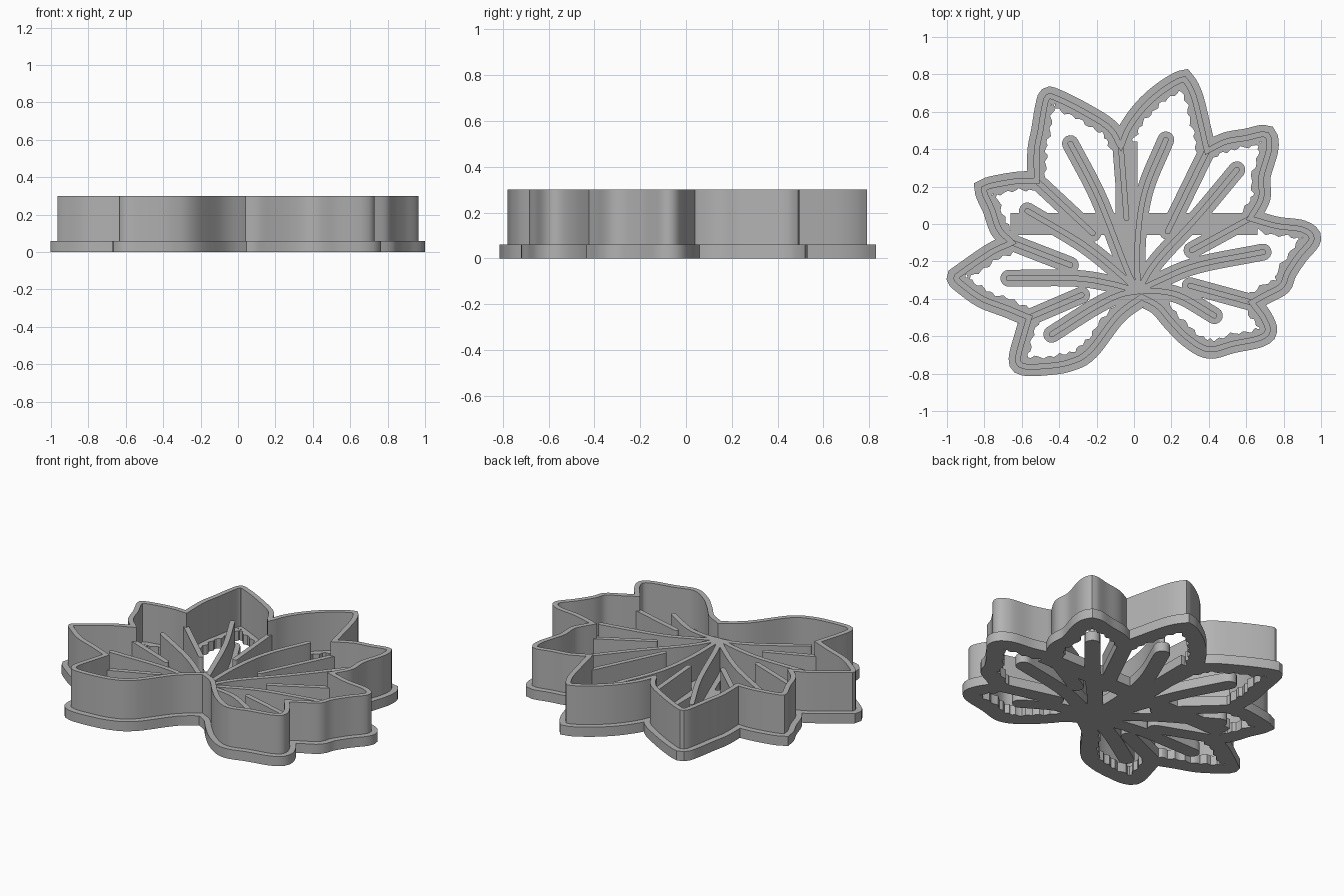
import bpy
from math import sin, cos, pi
from mathutils import Vector
from mathutils.geometry import delaunay_2d_cdt

default_cube = bpy.data.objects.get("Cube")
if default_cube:
    bpy.data.objects.remove(default_cube)

BASE_TOP, VEIN_TOP, WALL_TOP = 0.06, 0.21, 0.30
HALF_WALL, HALF_FLANGE = 0.015, 0.05

# Wall centreline in hundredths, one run per leaf lobe, each starting at a notch
lobes = [
    [(4, -39), (13, -44), (20, -52), (29, -61), (40, -67), (53, -64), (67, -61), (71.5, -57), (69, -50)],
    [(63, -42), (70, -38), (79, -33), (82, -26), (88, -17), (95, -8), (90, -3), (76, -1)],
    [(62, 3), (68, 14), (68, 25), (72, 39), (72, 46), (69, 48), (60, 46), (49, 44)],
    [(39, 39), (36, 52), (32, 68), (28, 76), (25, 77), (15, 71), (5, 62), (-3, 51)],
    [(-7, 41), (-13, 51), (-27, 60), (-41, 67), (-46, 68), (-48, 62), (-50, 50), (-52, 39)],
    [(-52, 23), (-62, 23), (-78, 20), (-80, 17), (-76, 8), (-72, -3)],
    [(-65, -10), (-76, -15), (-92, -26), (-95, -29), (-91, -33), (-81, -40), (-68, -45)],
    [(-56, -50), (-59, -60), (-62, -72), (-59, -76), (-48, -76), (-35, -74), (-24, -68), (-9, -49)],
]

# Raised veins running from the hub to a tip
hub = (2, -36)
veins = [
    [hub, (-4, -24), (-19, 14), (-34, 43)],
    [hub, (2, -8), (6, 18), (17, 45)],
    [hub, (12, -20), (34, 4), (55, 29)],
    [hub, (14, -30), (34, -22), (69, -15)],
    [hub, (14, -36), (26, -39), (43, -49)],
    [hub, (-8, -38), (-22, -45), (-44, -59)],
    [hub, (-12, -32), (-32, -29), (-67, -29)],
    [hub, (-6, -28), (-27, -11), (-57, 7)],
]

# Inner ends of the creases that continue each notch into the leaf
crease_ends = [(30, -33), (31, -14), (18, -4), (-4, 3), (-22, -5), (-34, -22), (-28, -38)]


def smooth_path(points, step=0.02):
    """Catmull-Rom curve through points given in hundredths."""
    p = [Vector(q) / 100 for q in points]
    p = [2 * p[0] - p[1]] + p + [2 * p[-1] - p[-2]]
    out = []
    for a, b, c, d in zip(p, p[1:], p[2:], p[3:]):
        n = max(2, round((c - b).length / step))
        for i in range(n):
            t = i / n
            out.append((2 * b + (c - a) * t + (2 * a - 5 * b + 4 * c - d) * t * t
                        + (3 * b - a - 3 * c + d) * t ** 3) / 2)
    out.append(p[-2])
    return out


def offset_loop(loop, dist, wave=0.0):
    """Offset a closed counter-clockwise loop outward; wave adds serrations."""
    out = []
    for i, v in enumerate(loop):
        e1 = (v - loop[i - 1]).normalized()
        e2 = (loop[(i + 1) % len(loop)] - v).normalized()
        n1, n2 = Vector((e1.y, -e1.x)), Vector((e2.y, -e2.x))
        m = (n1 + n2).normalized()
        miter = min(1.5, 1 / max(0.1, m.dot(n1)))
        ripple = wave * (sin(i * 1.9) + 0.5 * sin(i * 0.8))
        out.append(v + m * ((dist + ripple) * miter))
    return out


def ribbon(path, half):
    """Outline of a band of constant width with round ends."""
    left, right = [], []
    for i, v in enumerate(path):
        t = (path[min(i + 1, len(path) - 1)] - path[max(i - 1, 0)]).normalized()
        n = Vector((-t.y, t.x)) * half
        left.append(v + n)
        right.append(v - n)

    def cap(centre, start):
        return [centre + Vector((start.x * cos(a) + start.y * sin(a),
                                 start.y * cos(a) - start.x * sin(a)))
                for a in [pi * k / 8 for k in range(1, 8)]]

    return (left + cap(path[-1], left[-1] - path[-1])
            + right[::-1] + cap(path[0], right[0] - path[0]))


def rectangle(x0, x1, y0, y1):
    return [Vector(c) for c in ((x0, y0), (x1, y0), (x1, y1), (x0, y1))]


def winding(loop, p):
    total = 0
    a = loop[-1]
    for b in loop:
        if (a.y <= p.y) != (b.y <= p.y):
            side = (b.x - a.x) * (p.y - a.y) - (p.x - a.x) * (b.y - a.y)
            if b.y > a.y and side > 0:
                total += 1
            elif b.y < a.y and side < 0:
                total -= 1
        a = b
    return total


def slab(name, loops, is_solid, z0, z1):
    """Triangulate overlapping loops, keep the solid area and give it height."""
    points, edges = [], []
    for loop in loops:
        s, n = len(points), len(loop)
        points += loop
        edges += [(s + i, s + (i + 1) % n) for i in range(n)]
    flat, _, tris, *_ = delaunay_2d_cdt(points, edges, [], 0, 1e-5)
    kept = [t for t in tris if is_solid(sum((flat[i] for i in t), Vector((0, 0))) / len(t))]
    used = sorted({i for t in kept for i in t})
    index = {old: new for new, old in enumerate(used)}
    kept = [[index[i] for i in t] for t in kept]
    n = len(used)
    verts = [(flat[i].x, flat[i].y, z) for z in (z0, z1) for i in used]
    faces = [[i + n for i in t] for t in kept] + [t[::-1] for t in kept]
    sides = {(t[k - 1], t[k]) for t in kept for k in range(len(t))}
    faces += [(a, b, b + n, a + n) for a, b in sides if (b, a) not in sides]
    mesh = bpy.data.meshes.new(name)
    mesh.from_pydata(verts, [], faces)
    mesh.materials.append(grey)
    obj = bpy.data.objects.new(name, mesh)
    bpy.context.collection.objects.link(obj)
    bpy.ops.object.select_all(action="DESELECT")
    obj.select_set(True)
    bpy.context.view_layer.objects.active = obj
    bpy.ops.object.shade_smooth_by_angle(angle=pi / 6)


# Single plastic colour
grey = bpy.data.materials.new("grey_plastic")
grey.use_nodes = True
grey.diffuse_color = (0.45, 0.45, 0.45, 1)
grey.node_tree.nodes["Principled BSDF"].inputs["Base Color"].default_value = grey.diffuse_color

# Paths shared by the flange and the walls
outline = []
for i, lobe in enumerate(lobes):
    outline += smooth_path(lobe + [lobes[(i + 1) % len(lobes)][0]])[:-1]
creases = [[lobe[0], end] for lobe, end in zip(lobes[1:], crease_ends)]
ribs = [smooth_path(path) for path in veins + creases]

# Flat base: serrated rim flange, rib flanges and a supporting cross
rim_outer = offset_loop(outline, HALF_FLANGE)
rim_inner = offset_loop(outline, -HALF_FLANGE, 0.008)
pads = [ribbon(r, 0.045) for r in ribs]
pads += [rectangle(-0.66, 0.66, -0.06, 0.06), rectangle(-0.1, 0.02, -0.36, 0.44)]
slab("base_flange", [rim_outer, rim_inner] + pads,
     lambda p: winding(rim_outer, p) > 0
     and (winding(rim_inner, p) <= 0 or any(winding(q, p) for q in pads)),
     0, BASE_TOP)

# Tall cutting wall around the leaf
wall_outer = offset_loop(outline, HALF_WALL)
wall_inner = offset_loop(outline, -HALF_WALL)
slab("cutting_wall", [wall_outer, wall_inner],
     lambda p: winding(wall_outer, p) > 0 and winding(wall_inner, p) <= 0,
     BASE_TOP / 2, WALL_TOP)

# Lower walls that press the veins and creases
blades = [ribbon(r, HALF_WALL) for r in ribs]
slab("vein_walls", blades, lambda p: any(winding(q, p) for q in blades),
     BASE_TOP / 2, VEIN_TOP)
